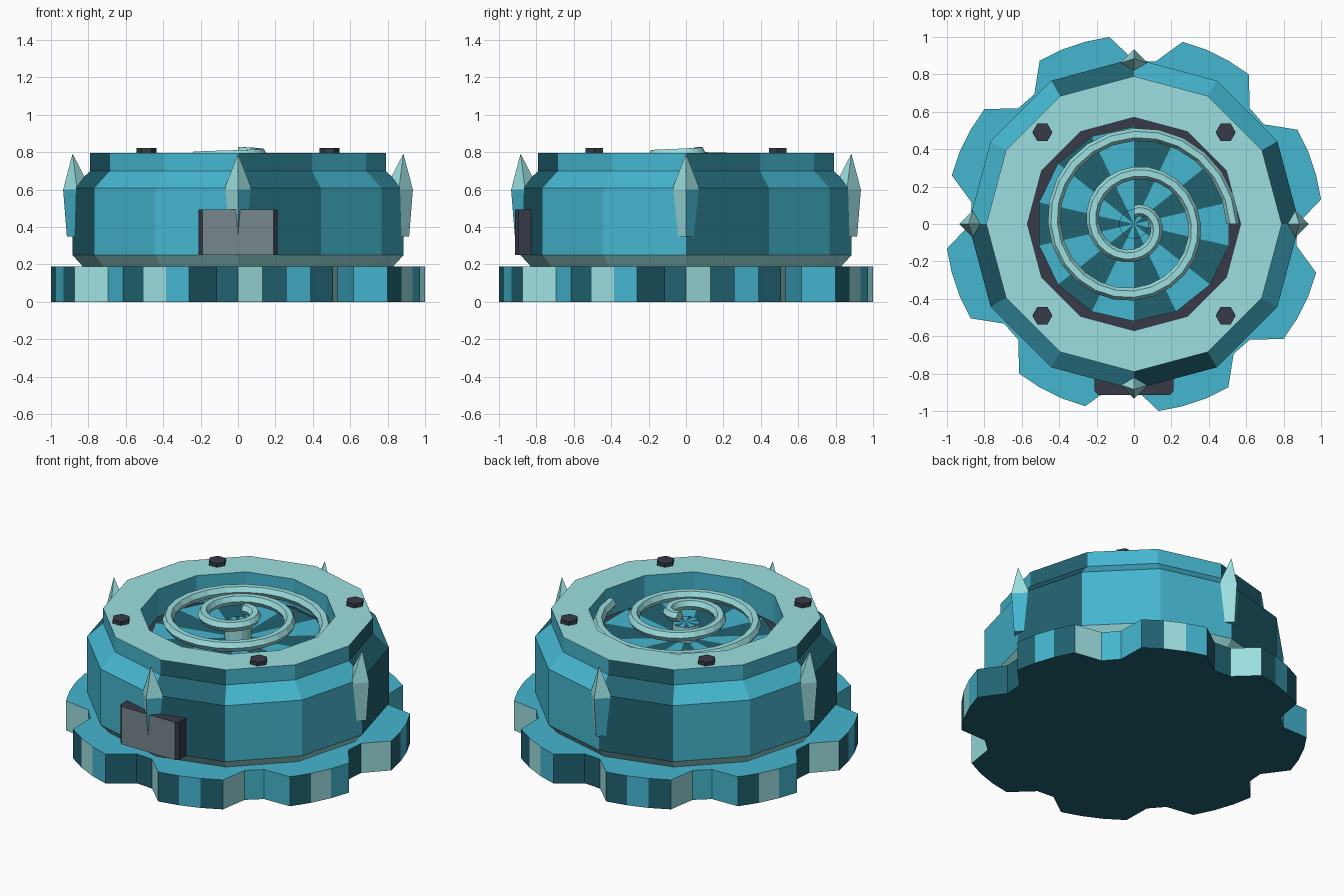
import bpy, math
from math import cos, sin, pi, radians

if "Cube" in bpy.data.objects:
    bpy.data.objects.remove(bpy.data.objects["Cube"])


def material(name, hexcol):
    rgb = [int(hexcol[i:i + 2], 16) / 255 for i in (0, 2, 4)]
    lin = [c / 12.92 if c <= 0.04045 else ((c + 0.055) / 1.055) ** 2.4 for c in rgb]
    m = bpy.data.materials.new(name)
    m.diffuse_color = (*lin, 1)
    m.use_nodes = True
    m.node_tree.nodes["Principled BSDF"].inputs["Base Color"].default_value = m.diffuse_color
    return m


MATS = [material("teal", "45B6CF"), material("dark_teal", "216270"),
        material("pale_teal", "9CDFE0"), material("charcoal", "373B49"),
        material("grey", "77878D")]
TEAL, DARK, PALE, CHAR, GREY = range(5)


def build(name, verts, faces, mats, loc=(0, 0, 0)):
    me = bpy.data.meshes.new(name)
    me.from_pydata(verts, [], faces)
    for m in MATS:
        me.materials.append(m)
    for p, k in zip(me.polygons, mats):
        p.material_index = k
    ob = bpy.data.objects.new(name, me)
    ob.location = loc
    bpy.context.collection.objects.link(ob)
    return ob


def loft(name, rings, rule, bottom=None, top=None, loc=(0, 0, 0)):
    """Join rings of points; rule(ring, side) gives the colour."""
    n = len(rings[0])
    verts = [p for r in rings for p in r]
    faces, mats = [], []
    for j in range(len(rings) - 1):
        for i in range(n):
            k = (i + 1) % n
            faces.append((j * n + i, j * n + k, (j + 1) * n + k, (j + 1) * n + i))
            mats.append(rule(j, i))
    if bottom is not None:
        faces.append(tuple(range(n))[::-1])
        mats.append(bottom)
    if top is not None:
        faces.append(tuple(range(len(verts) - n, len(verts))))
        mats.append(top)
    return build(name, verts, faces, mats, loc)


def circle(r, z, n):
    return [(r * cos(2 * pi * i / n), r * sin(2 * pi * i / n), z) for i in range(n)]


def wedge_disc(name, r, z0, z1, side):
    """Disc of fourteen alternating wedges, starting at the back."""
    n = 14
    ang = [pi / 2 + 2 * pi * i / n for i in range(n)]
    verts = [(r * cos(a), r * sin(a), z) for z in (z1, z0) for a in ang] + [(0, 0, z1)]
    faces, mats = [], []
    for i in range(n):
        k = (i + 1) % n
        col = TEAL if i % 2 == 0 else DARK
        faces += [(i, k, 2 * n), (n + i, n + k, k, i)]
        mats += [col, col if side is None else side]
    build(name, verts, faces, mats)


# scalloped base: eight teeth, six steps each
def base_ring(z):
    pts = []
    for i in range(48):
        r = 1.0086 if i % 6 in (1, 2, 3, 4) else 0.875
        a = radians(7.5 * i)
        pts.append((r * cos(a), r * sin(a), z))
    return pts


def base_rule(j, i):
    if i % 4 == 0:
        return PALE
    return DARK if i % 3 == 1 or i % 4 == 3 else TEAL


loft("base", [base_ring(0), base_ring(0.19)], base_rule, DARK, TEAL)

# twelve-sided body with pale foot chamfer, pale top rim and sunken well
profile = [(0.83, 0.19), (0.885, 0.25), (0.885, 0.61), (0.79, 0.70),
           (0.79, 0.797), (0.57, 0.797), (0.57, 0.62)]


def body_rule(j, i):
    if j in (0, 4):
        return PALE
    return DARK if i % 3 == 0 and j < 4 else TEAL


loft("body", [circle(r, z, 12) for r, z in profile], body_rule, TEAL, CHAR)

# fan and its hub
wedge_disc("fan_disc", 0.52, 0.62, 0.64, None)
wedge_disc("hub", 0.08, 0.63, 0.74, PALE)

# spiral coil rising toward the centre
rings = []
steps = 54
for s in range(steps + 1):
    a = 2 * pi * 2.25 * s / steps
    r = 0.53 - 0.465 * s / steps
    z = 0.72 + 0.08 * s / steps
    sec = []
    for k in range(6):
        b = radians(60 * k)
        rr = r + 0.034 * cos(b)
        sec.append((rr * cos(a), rr * sin(a), z + 0.034 * sin(b)))
    rings.append(sec[::-1])
loft("spiral_coil", rings, lambda j, i: PALE, PALE, PALE)

# four crystal spikes around the body
for q in range(4):
    a = q * pi / 2
    parts = [(0.862, 0.053, 0.35), (0.86, 0.075, 0.60), (0.884, 0.001, 0.79)]
    rings = []
    for c, r, z in parts:
        rings.append([(c * cos(a) + r * cos(a + k * pi / 2),
                       c * sin(a) + r * sin(a + k * pi / 2), z) for k in range(4)])
    loft(f"spike_{q + 1}", rings,
         lambda j, i: PALE if j == 1 or i % 2 == 1 else TEAL, TEAL, PALE)

# hexagonal bolts on the rim
for q, (sx, sy) in enumerate([(1, 1), (-1, 1), (-1, -1), (1, -1)]):
    loft(f"bolt_{q + 1}", [circle(0.054, 0.785, 6), circle(0.054, 0.822, 6)],
         lambda j, i: CHAR, CHAR, CHAR, (0.49 * sx, 0.49 * sy, 0))

# front plate with chamfered sides
outline = [(-0.21, -0.78), (-0.21, -0.895), (-0.19, -0.915),
           (0.19, -0.915), (0.21, -0.895), (0.21, -0.78)]
loft("front_plate", [[(x, y, z) for x, y in outline] for z in (0.25, 0.493)],
     lambda j, i: GREY if i == 2 else CHAR, CHAR, CHAR)
